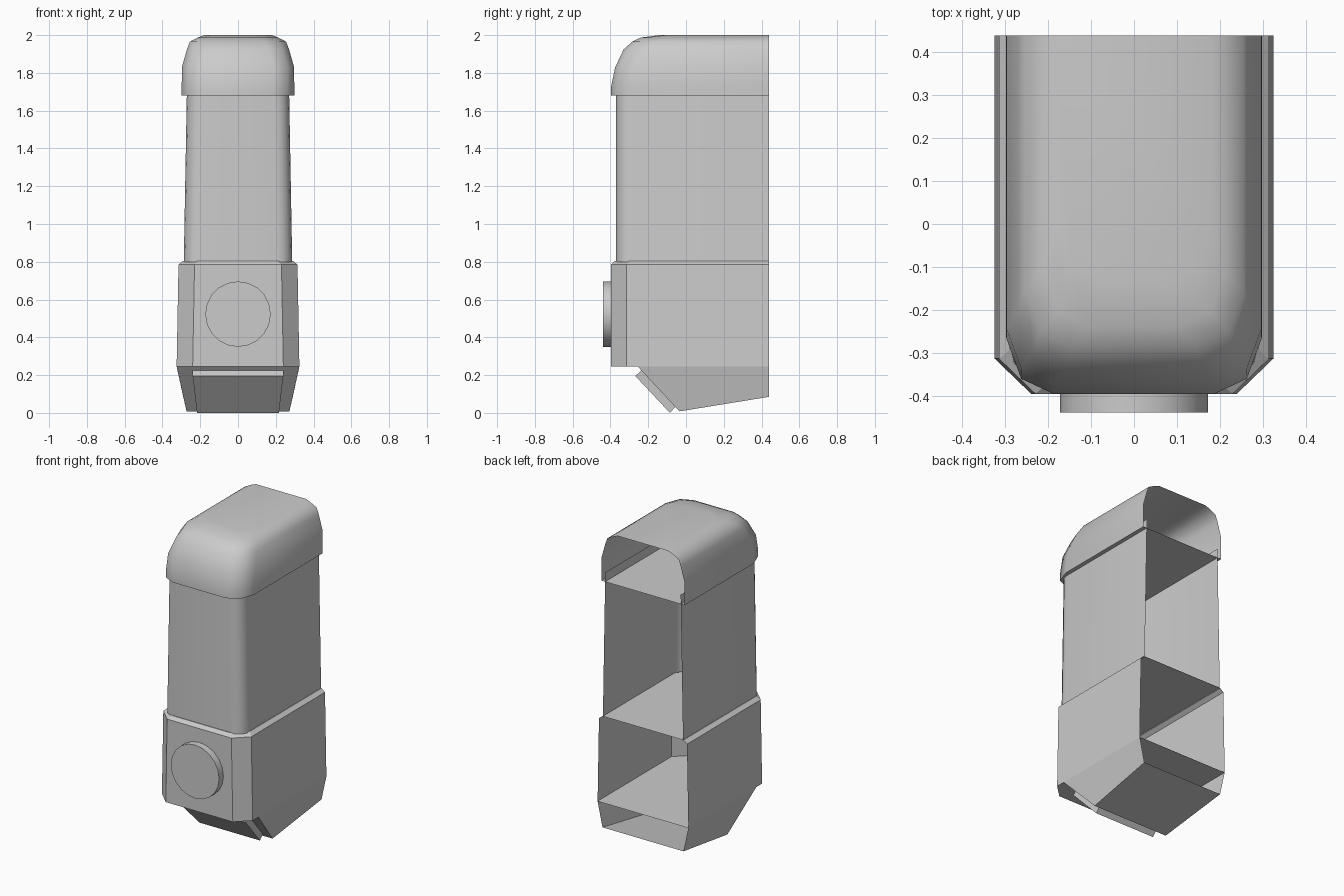
import bpy, bmesh, math

if "Cube" in bpy.data.objects:
    bpy.data.objects.remove(bpy.data.objects["Cube"])

BACK = 0.44  # every shell is open at this plane


def make(name, verts, faces, smooth=None):
    bm = bmesh.new()
    vs = [bm.verts.new(v) for v in verts]
    for f in faces:
        bm.faces.new([vs[i] for i in f])
    bmesh.ops.recalc_face_normals(bm, faces=bm.faces)
    me = bpy.data.meshes.new(name)
    bm.to_mesh(me)
    bm.free()
    ob = bpy.data.objects.new(name, me)
    bpy.context.collection.objects.link(ob)
    if smooth:
        bpy.context.view_layer.objects.active = ob
        ob.select_set(True)
        bpy.ops.object.shade_smooth_by_angle(angle=math.radians(smooth))
        ob.select_set(False)
    return ob


def plan(w, f, corner):
    """U-shaped outline, open at the back; corner = (dx, dy) insets from side to front."""
    right = [(w, BACK)] + [(w - dx, f + dy) for dx, dy in corner]
    return right + [(-x, y) for x, y in reversed(right)]


def loft(name, levels, corner, bottom=True, top=True, smooth=None):
    """Stack plan outlines given as (z, half width, front y)."""
    rings = [[(x, y, z) for x, y in plan(w, f, corner)] for z, w, f in levels]
    n = len(rings[0])
    faces = [(k * n + i, k * n + i + 1, (k + 1) * n + i + 1, (k + 1) * n + i)
             for k in range(len(rings) - 1) for i in range(n - 1)]
    if bottom:
        faces.append(tuple(range(n)))
    if top:
        faces.append(tuple(range((len(rings) - 1) * n, len(rings) * n)))
    return make(name, [v for r in rings for v in r], faces, smooth)


# Domed cap with a floor
loft("cap", [(1.68, .298, -.396), (1.73, .298, -.396), (1.83, .297, -.375),
             (1.925, .27, -.33), (1.965, .255, -.285), (1.987, .212, -.24),
             (2.0, .18, -.14)],
     [(0, .13), (.035, .035), (.11, 0)], smooth=50)

# Tapered column, its walls reaching a little into the cap
r = .08
arc = [(r - r * math.cos(a), r - r * math.sin(a))
       for a in (math.radians(22.5 * i) for i in range(5))]
loft("column", [(.8, .287, -.37), (1.74, .27, -.37)], arc,
     bottom=False, top=False, smooth=40)

# Chamfered base housing
loft("base_housing", [(.245, .325, -.396), (.785, .315, -.396), (.805, .29, -.375)],
     [(0, .082), (.085, 0)])

# Hopper below the base: stations along y as (y, z, half width)
pts = []
for y, z, w in [(-.255, .245, .325), (-.035, .008, .272), (BACK, .085, .29),
                (BACK, .245, .325)]:
    pts += [(-w, y, z), (w, y, z)]
make("lower_hopper", pts, [(0, 1, 3, 2), (2, 3, 5, 4), (0, 2, 4, 6), (1, 3, 5, 7)])

# Slanted plate on the hopper front
pts = []
for y, z, w in [(-.268, .195, .24), (-.234, .228, .24), (-.05, .04, .217),
                (-.085, 0, .217)]:
    pts += [(-w, y, z), (w, y, z)]
make("slanted_plate", pts, [(0, 1, 3, 2), (2, 3, 5, 4), (4, 5, 7, 6), (6, 7, 1, 0),
                            (0, 2, 4, 6), (1, 3, 5, 7)])

# Round dial on the front
bpy.ops.mesh.primitive_cylinder_add(vertices=20, radius=.173, depth=.05,
                                    location=(0, -.415, .523),
                                    rotation=(math.pi / 2, 0, 0))
bpy.context.object.name = "front_dial"
bpy.ops.object.shade_smooth_by_angle(angle=math.radians(30))
